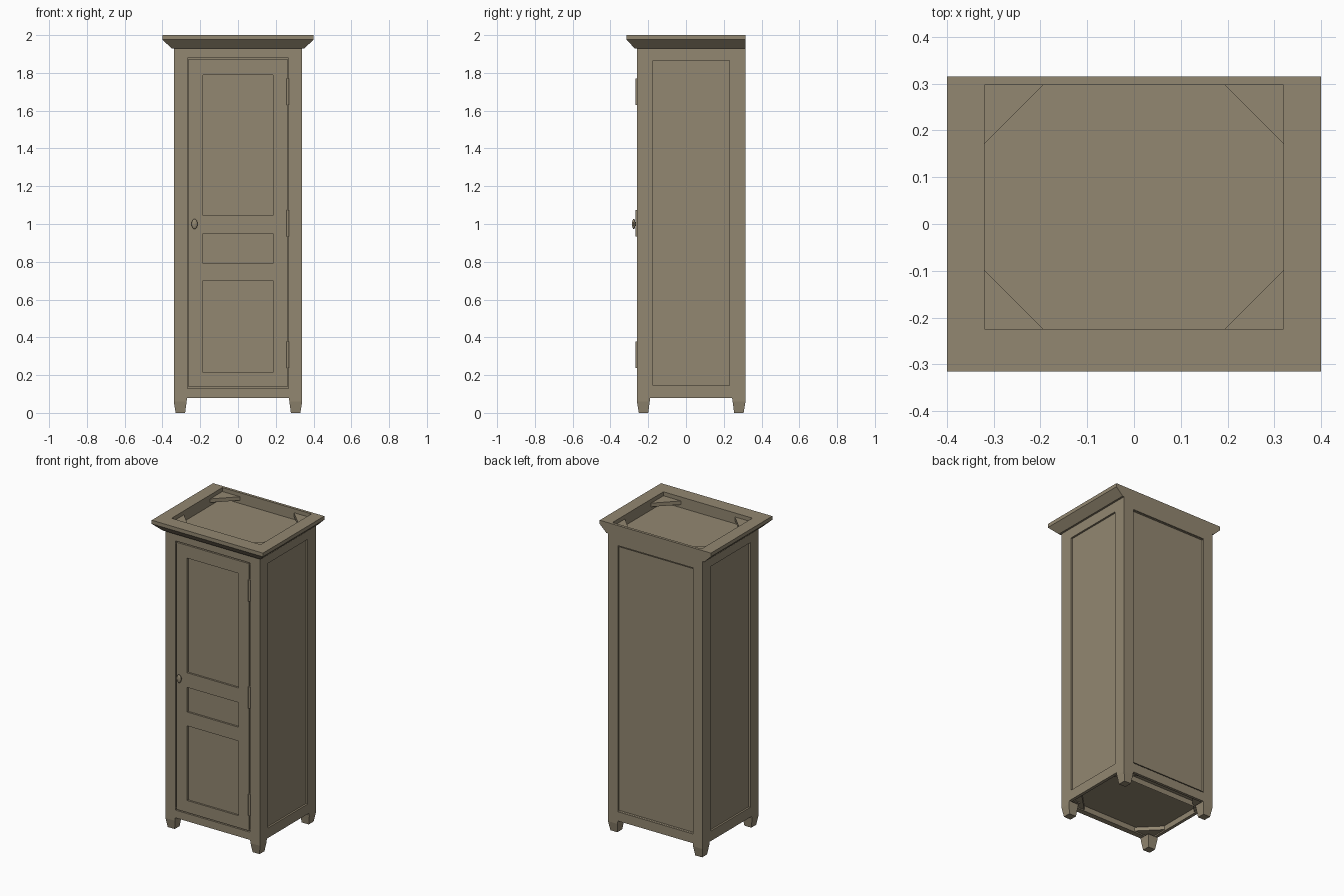
import bpy
import bmesh
from mathutils import Vector, Matrix

if "Cube" in bpy.data.objects:
    bpy.data.objects.remove(bpy.data.objects["Cube"], do_unlink=True)

paint = bpy.data.materials.new("taupe paint")
paint.use_nodes = True
COLOUR = (0.29, 0.243, 0.165, 1)
paint.diffuse_color = COLOUR
paint.node_tree.nodes["Principled BSDF"].inputs["Base Color"].default_value = COLOUR

BACK = 0.315
INNER_X, INNER_FRONT, INNER_BACK = 0.32, -0.225, 0.297


def finish(name, bm, smooth=False):
    bmesh.ops.recalc_face_normals(bm, faces=bm.faces)
    mesh = bpy.data.meshes.new(name)
    bm.to_mesh(mesh)
    bm.free()
    mesh.materials.append(paint)
    obj = bpy.data.objects.new(name, mesh)
    bpy.context.collection.objects.link(obj)
    if smooth:
        bpy.ops.object.select_all(action="DESELECT")
        obj.select_set(True)
        bpy.context.view_layer.objects.active = obj
        bpy.ops.object.shade_smooth_by_angle()
    return obj


def box(low, high):
    bm = bmesh.new()
    low, high = Vector(low), Vector(high)
    bmesh.ops.create_cube(bm, size=1)
    for v in bm.verts:
        v.co = (low + high) / 2 + v.co * (high - low)
    return bm


def recess(bm, normal, bounds, depth):
    """Sink a rectangle into the side facing normal; bounds maps axis to (low, high)."""
    normal = Vector(normal)
    outer = max(v.co.dot(normal) for v in bm.verts)
    for axis, limits in bounds.items():
        for limit in limits:
            direction = Vector((0, 0, 0))
            direction[axis] = 1
            bmesh.ops.bisect_plane(bm, geom=bm.verts[:] + bm.edges[:] + bm.faces[:],
                                   plane_co=direction * limit, plane_no=direction)
    bm.normal_update()
    faces = []
    for f in bm.faces:
        c = f.calc_center_median()
        inside = all(a < c[axis] < b for axis, (a, b) in bounds.items())
        if inside and f.normal.dot(normal) > 0.9 and abs(c.dot(normal) - outer) < 1e-4:
            faces.append(f)
    result = bmesh.ops.extrude_face_region(bm, geom=faces)
    moved = [g for g in result["geom"] if isinstance(g, bmesh.types.BMVert)]
    bmesh.ops.delete(bm, geom=[f for f in faces if f.is_valid], context="FACES")
    bmesh.ops.translate(bm, verts=moved, vec=-normal * depth)


def loops_solid(loops, closed):
    """Join rectangular loops (x0, x1, y0, y1, z); closed makes a ring, else cap the ends."""
    bm = bmesh.new()
    rows = [[bm.verts.new(p) for p in ((a, c, z), (b, c, z), (b, d, z), (a, d, z))]
            for a, b, c, d, z in loops]
    pairs = list(zip(rows, rows[1:]))
    if closed:
        pairs.append((rows[-1], rows[0]))
    else:
        bm.faces.new(rows[0])
        bm.faces.new(rows[-1])
    for r, s in pairs:
        for i in range(4):
            j = (i + 1) % 4
            bm.faces.new((r[i], r[j], s[j], s[i]))
    return bm


# Cabinet body with sunken side and back panels, a door opening and an open underside
body = box((-0.34, -0.26, 0.08), (0.34, BACK, 1.93))
for side in (-1, 1):
    recess(body, (side, 0, 0), {1: (-0.175, 0.23), 2: (0.145, 1.865)}, 0.012)
recess(body, (0, 1, 0), {0: (-0.27, 0.27), 2: (0.14, 1.87)}, 0.012)
recess(body, (0, -1, 0), {0: (-0.268, 0.268), 2: (0.13, 1.88)}, 0.02)
recess(body, (0, 0, -1), {0: (-INNER_X, INNER_X), 1: (INNER_FRONT, INNER_BACK)}, 0.035)
finish("cabinet_body", body)

# Door with three sunken panels
door = box((-0.261, -0.26, 0.137), (0.261, -0.238, 1.873))
for low, high in ((0.215, 0.7), (0.79, 0.95), (1.045, 1.79)):
    recess(door, (0, -1, 0), {0: (-0.184, 0.184), 2: (low, high)}, 0.012)
finish("door", door)

# Flared crown ring, flat at the back
crown = [(-w, w, front, BACK, z) for w, front, z in
         ((0.352, -0.272, 1.93), (0.4, -BACK, 1.976), (0.4, -BACK, 2.0))]
crown += [(-INNER_X, INNER_X, INNER_FRONT, INNER_BACK, z) for z in (2.0, 1.93)]
finish("crown", loops_solid(crown, True))

# Tapered feet
for sx, x_name in ((-1, "right"), (1, "left")):
    for y, sy, y_name in ((-0.26, 1, "front"), (BACK, -1, "back")):
        rows = []
        for z, outer, inner in ((0, 0.01, 0.06), (0.06, 0, 0.068), (0.08, 0, 0.071)):
            xs = sorted((sx * (0.34 - outer), sx * (0.34 - inner)))
            ys = sorted((y + sy * outer, y + sy * inner))
            rows.append((*xs, *ys, z))
        finish(f"{y_name}_{x_name}_foot", loops_solid(rows, False))

# Triangular corner braces inside the crown and under the floor
for level, z in (("top", 1.95), ("bottom", 0.088)):
    for sx, x_name in ((-1, "right"), (1, "left")):
        for y, sy, y_name in ((INNER_FRONT, 1, "front"), (INNER_BACK, -1, "back")):
            bm = bmesh.new()
            x = sx * INNER_X
            tri = [bm.verts.new(p) for p in
                   ((x, y, z), (x - sx * 0.126, y, z), (x, y + sy * 0.126, z))]
            grown = bmesh.ops.extrude_face_region(bm, geom=[bm.faces.new(tri)])
            top = [g for g in grown["geom"] if isinstance(g, bmesh.types.BMVert)]
            bmesh.ops.translate(bm, verts=top, vec=(0, 0, 0.024))
            if len(bm.faces) < 5:
                bm.faces.new(tri)
            finish(f"{level}_{y_name}_{x_name}_brace", bm)

# Hinge barrels
for name, z in (("lower", 0.307), ("middle", 1.005), ("upper", 1.7)):
    bm = bmesh.new()
    bmesh.ops.create_cone(bm, cap_ends=True, segments=16, radius1=0.007, radius2=0.007,
                          depth=0.14, matrix=Matrix.Translation((0.264, -0.26, z)))
    finish(f"{name}_hinge", bm, smooth=True)

# Oval knob on a short stem
bm = bmesh.new()
bmesh.ops.create_uvsphere(bm, u_segments=20, v_segments=12, radius=1)
bmesh.ops.transform(bm, verts=bm.verts, matrix=Matrix.Translation((-0.23, -0.277, 1.0))
                    @ Matrix.Diagonal((0.016, 0.009, 0.027, 1)))
finish("knob", bm, smooth=True)
bm = bmesh.new()
bmesh.ops.create_cone(bm, cap_ends=True, segments=16, radius1=0.008, radius2=0.008, depth=0.025,
                      matrix=Matrix.Translation((-0.23, -0.265, 1.0)) @ Matrix.Rotation(1.5708, 4, "X"))
finish("knob_stem", bm, smooth=True)
